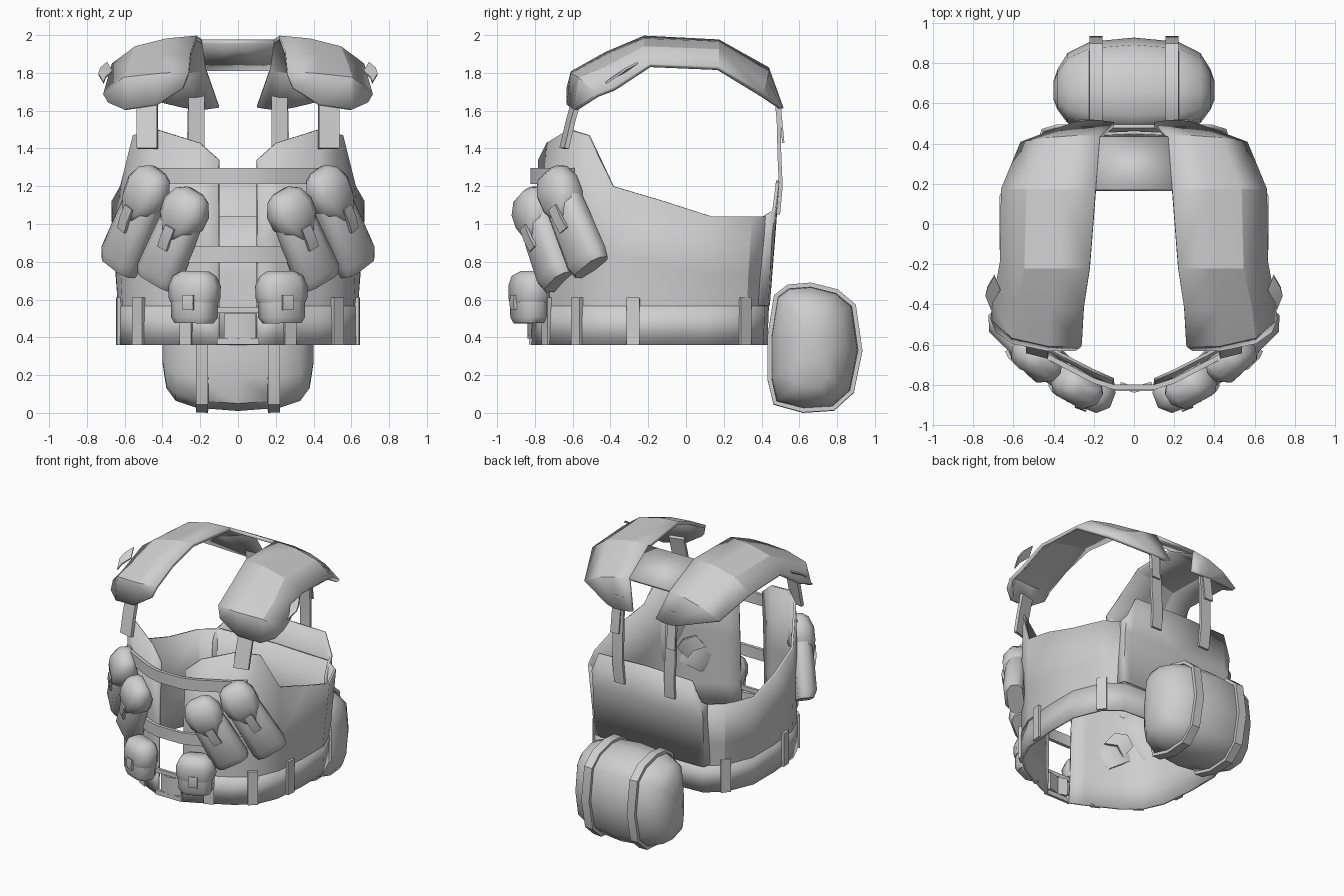
import bpy, math
from mathutils import Vector as V

if "Cube" in bpy.data.objects:
    bpy.data.objects.remove(bpy.data.objects["Cube"])

mat = bpy.data.materials.new("light_grey")
mat.diffuse_color = (0.62, 0.62, 0.62, 1)
mat.use_nodes = True
mat.node_tree.nodes["Principled BSDF"].inputs["Base Color"].default_value = mat.diffuse_color


def make(name, verts, faces, mirror=False, thick=0, angle=40):
    """Mesh object with optional mirroring across x and wall thickness."""
    me = bpy.data.meshes.new(name)
    me.from_pydata([tuple(v) for v in verts], [], faces)
    me.materials.append(mat)
    ob = bpy.data.objects.new(name, me)
    bpy.context.collection.objects.link(ob)
    bpy.ops.object.select_all(action='DESELECT')
    ob.select_set(True)
    bpy.context.view_layer.objects.active = ob
    bpy.ops.object.mode_set(mode='EDIT')
    bpy.ops.mesh.select_all(action='SELECT')
    bpy.ops.mesh.normals_make_consistent(inside=False)
    bpy.ops.object.mode_set(mode='OBJECT')
    bpy.ops.object.shade_smooth_by_angle(angle=math.radians(angle))
    if mirror:
        m = ob.modifiers.new("mirror", 'MIRROR')
        m.use_clip = True
        m.merge_threshold = 0.001
    if thick:
        s = ob.modifiers.new("thickness", 'SOLIDIFY')
        s.thickness = thick
        s.offset = 0
    return ob


def loft(name, rings, closed=True, caps=True, **kw):
    """Skin a list of equal-length point rings."""
    n = len(rings[0])
    faces = []
    for r in range(len(rings) - 1):
        for i in range(n if closed else n - 1):
            j = (i + 1) % n
            faces.append((r * n + i, r * n + j, r * n + n + j, r * n + n + i))
    if closed and caps:
        faces.append(tuple(range(n)))
        faces.append(tuple(range((len(rings) - 1) * n, len(rings) * n)))
    return make(name, [p for r in rings for p in r], faces, **kw)


def ribbon(name, path, wdir, width, thick=0.02, loop=False, **kw):
    """Flat webbing strap of rectangular section along a path."""
    pts = [V(p) for p in path]
    w = V(wdir).normalized()
    rings = []
    for i, p in enumerate(pts):
        a = pts[i - 1] if i or loop else p
        b = pts[(i + 1) % len(pts)] if i < len(pts) - 1 or loop else p
        n = (b - a).cross(w).normalized() * thick / 2
        h = w * width / 2
        rings.append([p + n + h, p - n + h, p - n - h, p + n - h])
    if loop:
        rings.append(rings[0])
    return loft(name, rings, caps=not loop, angle=35, **kw)


# Vest wall: half plan (x, y, top height), open at the front
plan = [(.10, -.81, 1.34), (.20, -.765, 1.43), (.42, -.65, 1.50), (.54, -.55, 1.47),
        (.605, -.40, 1.20), (.628, -.15, 1.12), (.628, .10, 1.04), (.54, .31, 1.04),
        (.42, .40, 1.04), (0, .42, 1.04)]


def wall(z, out=0):
    f = (z - .36) / .7
    return [(x * (1 + out), y + f * .03 + out * (y + .15), z) for x, y, t in plan]


top = [(x * (1.055 if y > -.3 else 1.02), y + .035 - (.02 if -.45 < y < -.3 else 0), t)
       for x, y, t in plan]
mid = [(x * 1.02, y + .015, .36 + (t - .36) * .55) for x, y, t in plan]
loft("vest_wall", [wall(.36), wall(.57), mid, top], closed=False, mirror=True, thick=.016, angle=30)

# Belt around the bottom
loft("belt", [wall(.36, .006), wall(.565, .006)], closed=False, mirror=True, thick=.014)

# Belt loops: position and wall tangent
for i, (x, y, tx, ty) in enumerate([(.27, -.735, .9, .45), (.52, -.575, .75, .66),
                                    (.622, -.28, .1, 1), (.54, .31, -.6, .8)]):
    ribbon(f"belt_loop_{i}", [(x * 1.01, y, .36), (x * 1.01, y, .61)], (tx, ty, 0),
           .07, .03, mirror=True)

# Back plate with edges returning to the vest
loft("back_plate", [
    [(0, .435, .57), (.40, .435, .57), (.45, .43, .57), (.465, .36, .57)],
    [(0, .465, .95), (.41, .462, .95), (.455, .45, .95), (.47, .375, .95)],
    [(0, .485, 1.23), (.39, .485, 1.22), (.455, .465, 1.07), (.47, .41, 1.04)]],
    closed=False, mirror=True, thick=.018, angle=30)

# Shoulder yoke: cross rows from the front pad to the rear flap
rows = [
    [(.29, -.62, 1.72), (.43, -.62, 1.63), (.60, -.585, 1.605), (.68, -.53, 1.64)],
    [(.26, -.60, 1.80), (.42, -.60, 1.79), (.60, -.56, 1.77), (.705, -.47, 1.68)],
    [(.25, -.42, 1.90), (.42, -.42, 1.885), (.58, -.41, 1.83), (.695, -.38, 1.715)],
    [(.22, -.22, 1.985), (.38, -.22, 1.97), (.54, -.22, 1.93), (.66, -.19, 1.84)],
    [(.19, .17, 1.965), (.36, .17, 1.955), (.53, .17, 1.915), (.655, .17, 1.825)],
    [(.17, .43, 1.82), (.30, .43, 1.80), (.43, .42, 1.76), (.56, .40, 1.685)],
    [(.10, .495, 1.62), (.17, .505, 1.61), (.24, .505, 1.61), (.30, .495, 1.62)]]
loft("shoulder_pad", rows, closed=False, mirror=True, thick=.025, angle=22)
loft("yoke_bridge", [[(0, .17, 1.965), (.19, .17, 1.965)], [(0, .43, 1.82), (.17, .43, 1.82)]],
     closed=False, mirror=True, thick=.025)

# Small tab on the outer edge of each pad
ribbon("pad_edge_tab", [(.68, -.29, 1.83), (.715, -.35, 1.80), (.725, -.39, 1.77)],
       (.3, .75, .5), .09, .012, mirror=True)

# Hanging straps between pads and vest
ribbon("front_shoulder_strap", [(.48, -.575, 1.67), (.48, -.61, 1.55), (.48, -.645, 1.40)],
       (1, .25, 0), .11, .025, mirror=True)
ribbon("back_shoulder_strap", [(.22, .475, 1.70), (.22, .49, 1.55), (.22, .495, 1.35),
       (.215, .502, 1.2), (.21, .488, 1.05)], (1, 0, 0), .085, .02, mirror=True)
ribbon("back_strap_end", [(.23, .495, 1.64), (.235, .515, 1.43)], (1, 0, 0), .07, .012, mirror=True)

# Inner fastening tab behind each front panel
ribbon("inner_tab", [(.34, -.665, .89), (.40, -.60, .87), (.45, -.60, .80)],
       (.4, .3, .6), .11, .02, mirror=True)

# Chest straps bridging the front gap
half = [(.10, -.812), (.20, -.78), (.42, -.665), (.50, -.60)]
for name, z in (("upper_chest_strap", 1.255), ("lower_chest_strap", .84)):
    path = [(-x, y, z) for x, y in half[::-1]] + [(x, y, z) for x, y in half]
    ribbon(name, path, (0, 0, 1), .085, .025)

# Belt clasp
for name, z, h in (("clasp_top", .545, .03), ("clasp_bottom", .38, .035)):
    ribbon(name, [(-.11, -.82, z), (.11, -.82, z)], (0, 0, 1), h, .02)
ribbon("clasp_centre", [(-.07, -.80, .46), (0, -.825, .46), (.09, -.80, .46)], (0, 0, 1), .13, .03)

# Rear roll pouch: side profile (y, z) scaled along x
prof = [(.44, .40), (.44, .18), (.47, .05), (.62, .01), (.78, .02), (.88, .11), (.925, .33),
        (.89, .57), (.80, .645), (.66, .68), (.54, .67), (.475, .62)]
cy, cz = .66, .35


def section(x, sy, sz):
    return [(x, cy + (y - cy) * sy, cz + (z - cz) * sz) for y, z in prof]


sizes = [(.40, .20, .25), (.38, .42, .64), (.33, .72, .84), (.22, .93, .95), (0, 1.01, 1)]
loft("rear_pouch", [section(-x, a, b) for x, a, b in sizes[:-1]]
     + [section(x, a, b) for x, a, b in sizes[::-1]], angle=60)
ribbon("rear_pouch_strap", section(.19, .99, .99), (1, 0, .04), .065, .024, loop=True, mirror=True)


def pouch(name, a, b, out, body, cap, tongue):
    """Rounded pouch from top a to bottom b; rings are (t, width, depth, forward)."""
    a, b = V(a), V(b)
    axis = b - a
    n = V(out)
    n = (n - axis * (n.dot(axis) / axis.length_squared)).normalized()
    u = axis.normalized().cross(n)
    outline = [(.5, -.28), (.5, .2), (.3, .5), (-.3, .5), (-.5, .2), (-.5, -.28),
               (-.36, -.5), (.36, -.5)]
    for part, rings in (("body", body), ("cap", cap)):
        loft(f"{name}_{part}", [[a + axis * t + u * (w * p) + n * (d * q + f) for p, q in outline]
             for t, w, d, f in rings], mirror=True, angle=60)
    ribbon(f"{name}_clip", [a + axis * t + n * f for t, f in tongue], u, .06, .018, mirror=True)


# Slanted magazine pouches, two on each side
long_body = [(.10, .17, .10, 0), (.2, .22, .13, 0), (.55, .235, .14, 0), (.92, .25, .14, 0),
             (1.02, .225, .11, -.01)]
long_cap = [(-.07, .11, .06, -.01), (-.02, .19, .12, 0), (.12, .25, .165, .005),
            (.28, .24, .17, .005), (.38, .17, .15, .01), (.46, .09, .13, .012)]
clip = [(.34, .088), (.48, .087), (.60, .075)]
pouch("outer_magazine_pouch", (.45, -.705, 1.25), (.64, -.515, .78), (.68, -.73, 0),
      long_body, long_cap, clip)
pouch("inner_magazine_pouch", (.25, -.835, 1.14), (.435, -.685, .70), (.48, -.88, 0),
      long_body, long_cap, clip)

# Small square pouches at the belt
pouch("small_pouch", (.23, -.835, .74), (.235, -.835, .48), (.36, -.93, 0),
      [(.2, .22, .13, 0), (.5, .24, .15, 0), (.9, .235, .15, 0), (1.02, .20, .12, 0)],
      [(-.04, .14, .08, -.01), (.06, .22, .14, 0), (.25, .265, .165, 0), (.50, .265, .165, 0),
       (.60, .245, .155, 0)],
      [(.45, .082), (.62, .087), (.75, .08)])
